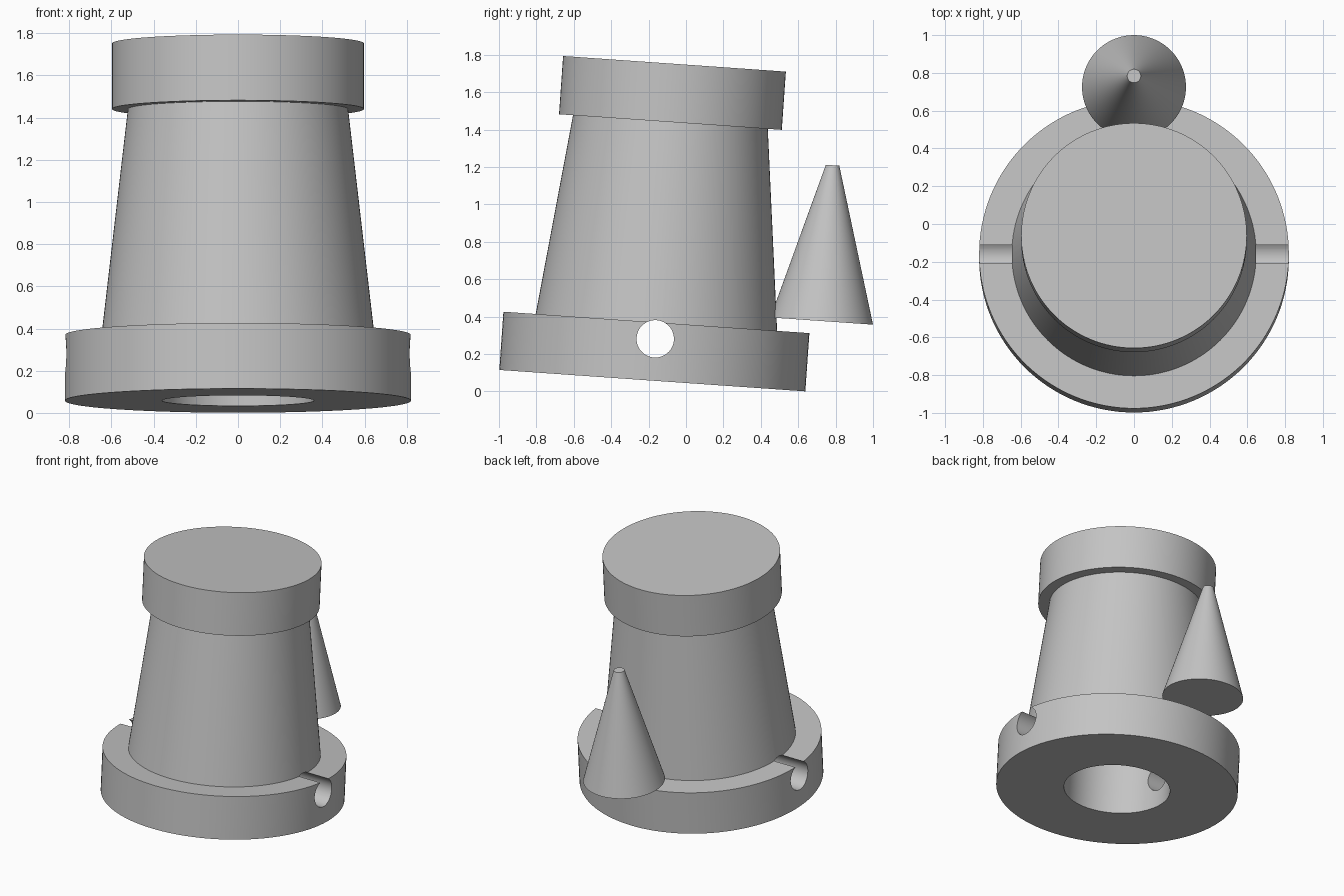
import bpy
import bmesh
import math
from mathutils import Matrix, Vector

default = bpy.data.objects.get("Cube")
if default:
    bpy.data.objects.remove(default, do_unlink=True)

SEGMENTS = 128
# Everything shares one slightly leaning frame
LEAN = Matrix.Translation((0, -0.18, 0.058)) @ Matrix.Rotation(math.radians(-4), 4, "X")

GREY = (0.55, 0.55, 0.55, 1)
grey = bpy.data.materials.new("plain grey")
grey.use_nodes = True
grey.diffuse_color = GREY
grey.node_tree.nodes["Principled BSDF"].inputs["Base Color"].default_value = GREY


def finish(name, bm, matrix):
    bmesh.ops.recalc_face_normals(bm, faces=bm.faces)
    mesh = bpy.data.meshes.new(name)
    bm.to_mesh(mesh)
    bm.free()
    obj = bpy.data.objects.new(name, mesh)
    bpy.context.collection.objects.link(obj)
    obj.matrix_world = matrix
    mesh.materials.append(grey)
    return obj


def lathe(name, profile, matrix):
    """Revolve a radius/height profile whose ends lie on the axis."""
    bm = bmesh.new()
    verts = [bm.verts.new((r, 0, z)) for r, z in profile]
    edges = [bm.edges.new(pair) for pair in zip(verts, verts[1:])]
    bmesh.ops.spin(bm, geom=verts + edges, cent=(0, 0, 0), axis=(0, 0, 1),
                   angle=math.tau, steps=SEGMENTS, use_merge=True)
    bmesh.ops.remove_doubles(bm, verts=bm.verts, dist=1e-4)
    return finish(name, bm, matrix)


def smooth(obj):
    bpy.ops.object.select_all(action="DESELECT")
    obj.select_set(True)
    bpy.context.view_layer.objects.active = obj
    bpy.ops.object.shade_smooth_by_angle(angle=math.radians(30))


# Tower: flanged base, tapered body and overhanging cap around a blind bore
base_top, cap_bottom, cap_top = 0.312, 1.386, 1.698
bore = 0.36
tower = lathe("tower", [
    (0, cap_bottom), (bore, cap_bottom), (bore, 0),
    (0.82, 0), (0.82, base_top),
    (0.647, base_top), (0.522, cap_bottom),
    (0.597, cap_bottom), (0.597, cap_top), (0, cap_top),
], LEAN)

# Cross hole through the base, breaking out of the flange as a slot
bm = bmesh.new()
bmesh.ops.create_cone(bm, cap_ends=True, segments=48, radius1=0.1, radius2=0.1, depth=2)
drill = finish("cross_hole_cutter", bm,
               LEAN @ Matrix.Translation((0, 0, 0.224)) @ Matrix.Rotation(math.pi / 2, 4, "Y"))
drill.hide_render = True
cut = tower.modifiers.new("cross hole", "BOOLEAN")
cut.operation = "DIFFERENCE"
cut.solver = "EXACT"
cut.object = drill
bpy.context.view_layer.objects.active = tower
bpy.ops.object.modifier_apply(modifier=cut.name)
bpy.data.objects.remove(drill, do_unlink=True)
smooth(tower)

# Blunt cone at the back, just above the flange
spike = lathe("rear_cone", [(0, 0), (0.275, 0), (0.036, 0.835), (0, 0.835)],
              LEAN @ Matrix.Translation(Vector((0, 0.881, 0.381))))
smooth(spike)
